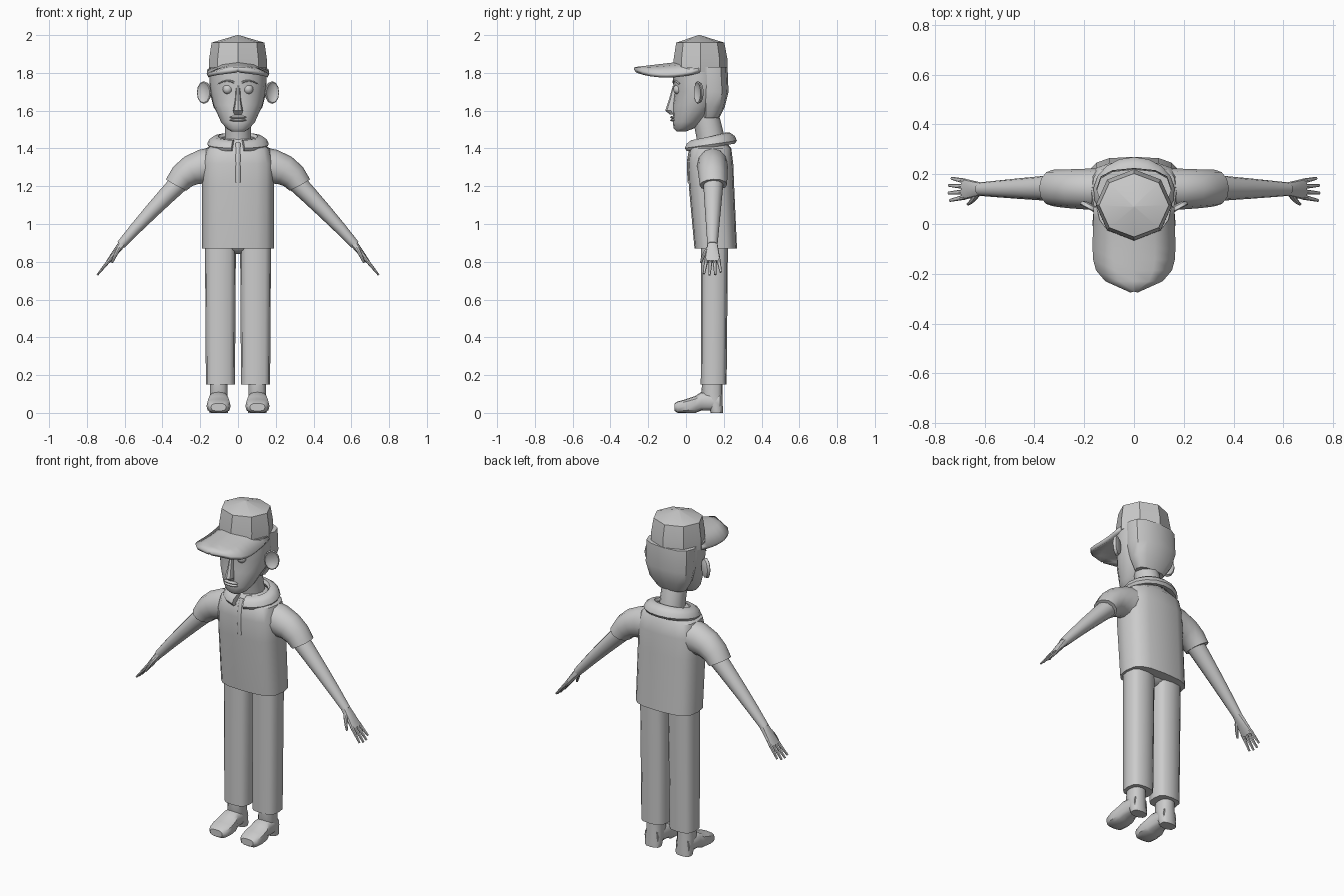
import bpy, bmesh, math
from mathutils import Vector as V, Matrix

cube = bpy.data.objects.get("Cube")
if cube:
    bpy.data.objects.remove(cube)

grey = bpy.data.materials.new("plain grey")
grey.use_nodes = True
grey.diffuse_color = (.6, .6, .6, 1)
grey.node_tree.nodes["Principled BSDF"].inputs["Base Color"].default_value = grey.diffuse_color

X, Y, Z = Matrix.Identity(3)


def finish(name, bm):
    """Turn a bmesh into a smooth shaded object that keeps its hard edges."""
    bmesh.ops.recalc_face_normals(bm, faces=bm.faces)
    mesh = bpy.data.meshes.new(name)
    bm.to_mesh(mesh)
    bm.free()
    mesh.materials.append(grey)
    obj = bpy.data.objects.new(name, mesh)
    bpy.context.collection.objects.link(obj)
    bpy.ops.object.select_all(action='DESELECT')
    obj.select_set(True)
    bpy.context.view_layer.objects.active = obj
    bpy.ops.object.shade_smooth_by_angle(angle=math.radians(40))
    return obj


def loft(name, rings, sides=12, power=2, mirror=1):
    """Skin superellipse rings given as (centre, first half axis, second half axis)."""
    bm = bmesh.new()
    loops = []
    for centre, first, second in rings:
        loop = []
        for i in range(sides):
            turn = math.tau * i / sides
            c, s = [math.copysign(abs(round(f, 6)) ** (2 / power), f)
                    for f in (math.cos(turn), math.sin(turn))]
            point = centre + first * c + second * s
            point.x *= mirror
            loop.append(bm.verts.new(point))
        loops.append(loop)
    for a, b in zip(loops, loops[1:]):
        for i in range(sides):
            j = (i + 1) % sides
            bm.faces.new((a[i], a[j], b[j], b[i]))
    bm.faces.new(loops[0])
    bm.faces.new(loops[-1])
    return finish(name, bm)


def stack(name, rows, x=0, **options):
    """Upright loft; each row is (height, half width, front, back)."""
    rings = [(V((x, (front + back) / 2, z)), X * width, Y * ((back - front) / 2))
             for z, width, front, back in rows]
    return loft(name, rings, **options)


def limb(name, start, bend, end, thick, depth, steps=4, **options):
    """Tapered tube along a curve; thick and depth are (start, end) half sizes."""
    start, bend, end = V(start), V(bend), V(end)
    rings = []
    for i in range(steps + 1):
        t = i / steps
        a, b = start.lerp(bend, t), bend.lerp(end, t)
        run = (b - a).normalized()
        across = run.cross(Y).normalized()
        rings.append((a.lerp(b, t), across * (thick[0] + (thick[1] - thick[0]) * t),
                      across.cross(run) * (depth[0] + (depth[1] - depth[0]) * t)))
    return loft(name, rings, **options)


def blob(name, centre, size):
    """Ellipsoid with the given half sizes."""
    bm = bmesh.new()
    bmesh.ops.create_uvsphere(bm, u_segments=12, v_segments=8, radius=1)
    bmesh.ops.scale(bm, vec=size, verts=bm.verts)
    bmesh.ops.translate(bm, vec=centre, verts=bm.verts)
    return finish(name, bm)


# Shirt body with its front placket
stack("shirt_body", [(.87, .19, .045, .27), (1.2, .19, .015, .255), (1.32, .19, .01, .25),
                     (1.4, .17, .02, .24), (1.45, .08, .06, .2)], sides=16, power=3)
limb("shirt_placket", (0, .015, 1.22), (0, 0, 1.36), (0, .035, 1.43), (.012, .012), (.006, .006))

# Collar, an open ring tilted down towards the front
gap, segments = math.radians(12), 16
rings = []
for i in range(segments + 1):
    turn = gap - math.pi / 2 + (math.tau - 2 * gap) * i / segments
    out = V((math.cos(turn), math.sin(turn), 0))
    centre = V((out.x * .13, .13 + out.y * .105, 1.435 + out.y * .02))
    rings.append((centre, out * .034 - Z * .014, Z * .028))
loft("collar", rings, sides=8)

# Trouser seat
blob("trouser_seat", (0, .15, .91), (.16, .075, .07))

# Neck and head
limb("neck", (0, .14, 1.38), (0, .13, 1.48), (0, .1, 1.58), (.07, .07), (.075, .07))
stack("head", [(1.49, .035, -.05, 0), (1.505, .06, -.065, .04), (1.54, .09, -.07, .09),
               (1.63, .13, -.07, .17), (1.7, .145, -.06, .19), (1.75, .15, -.07, .2),
               (1.83, .15, -.065, .2)], sides=16)
stack("hair", [(1.56, .09, .085, .175), (1.62, .13, .08, .205), (1.7, .15, .065, .225),
               (1.83, .15, .05, .22)], power=2.5)
stack("nose", [(1.58, .02, -.085, -.05), (1.6, .026, -.11, -.05), (1.66, .015, -.09, -.04),
               (1.73, .01, -.07, -.04)], sides=8)
for name, z in (("lower_lip", 1.55), ("upper_lip", 1.565)):
    blob(name, (0, -.066, z), (.045, .018, .008))

# Cap crown, eight sided with a shallow peak
stack("cap_crown", [(1.805, .153, -.068, .22), (1.87, .153, -.066, .22),
                    (1.96, .14, -.052, .203), (2, .004, .066, .074)], sides=8)

# Cap brim, arched across and rounding off at the front
bm = bmesh.new()
rows = []
for i in range(9):
    t = i / 8
    width = .157 * (1 - t ** 8) + .01 * t
    edge = 1.81 - .1 * t * (1 - t)
    rise = .05 - .04 * t + .1 * t * (1 - t)
    rows.append([bm.verts.new((width * s, .07 - .34 * t, edge + rise * (1 - s * s)))
                 for s in (-1, -.5, 0, .5, 1)])
for a, b in zip(rows, rows[1:]):
    for i in range(len(a) - 1):
        bm.faces.new((a[i], a[i + 1], b[i + 1], b[i]))
brim = finish("cap_brim", bm)
solid = brim.modifiers.new("thickness", 'SOLIDIFY')
solid.thickness = .022
solid.offset = 0

for side, label in ((1, "left"), (-1, "right")):
    # Trouser leg
    stack(label + "_trouser_leg", [(.15, .077, .078, .215), (.9, .082, .08, .222)],
          x=.093, power=3, mirror=side)

    # Heel with ankle, and the front of the shoe
    stack(label + "_heel_and_ankle", [(0, .048, .13, .195), (.02, .05, .125, .195),
                                      (.1, .047, .08, .193), (.2, .046, .09, .193)],
          x=.102, power=2.5, mirror=side)
    shoe = [(-.06, .04, .01, .05), (-.045, .056, 0, .06), (0, .064, 0, .073),
            (.05, .06, 0, .09), (.08, .052, .012, .11), (.18, .045, .014, .1)]
    loft(label + "_shoe", [(V((.103, y, (low + high) / 2)), X * width, Z * ((high - low) / 2))
                           for y, width, low, high in shoe], power=3, mirror=side)

    # Sleeve and bare arm
    limb(label + "_sleeve", (.12, .14, 1.31), (.27, .14, 1.31), (.327, .145, 1.207),
         (.1, .062), (.085, .073), mirror=side)
    limb(label + "_arm", (.28, .145, 1.25), (.47, .142, 1.06), (.62, .14, .89),
         (.054, .024), (.056, .027), mirror=side)

    # Hand with four fingers and a thumb
    limb(label + "_palm", (.61, .14, .9), (.65, .14, .85), (.687, .14, .8),
         (.021, .011), (.026, .044), power=2.5, mirror=side)
    for finger, reach in enumerate((.92, 1, .98, .82)):
        spread = finger - 1.5
        root, tip = V((.678, .14 + spread * .021, .812)), V((.745, .14 + spread * .031, .73))
        tip = root.lerp(tip, reach)
        limb(f"{label}_finger_{finger + 1}", root, root.lerp(tip, .5), tip,
             (.01, .005), (.011, .006), sides=8, mirror=side)
    limb(label + "_thumb", (.63, .122, .872), (.648, .09, .84), (.667, .08, .796),
         (.013, .006), (.014, .006), sides=8, mirror=side)

    # Ear, a leaning dish with a sunken middle
    lean = V((.037, .02, 0))
    facing = lean.cross(Z).normalized()
    loft(label + "_ear", [(V((.178, .068, 1.696)) + facing * shift, lean * size, Z * size * .06)
                          for shift, size in ((-.014, .6), (-.008, .9), (.006, 1), (.01, .9),
                                              (0, .6))], mirror=side)

    # Eye and brow
    blob(label + "_eye", (.055 * side, -.042, 1.713), (.026, .026, .026))
    limb(label + "_brow", (.02, -.065, 1.75), (.06, -.07, 1.77), (.105, -.034, 1.742),
         (.006, .002), (.009, .008), sides=6, mirror=side)
